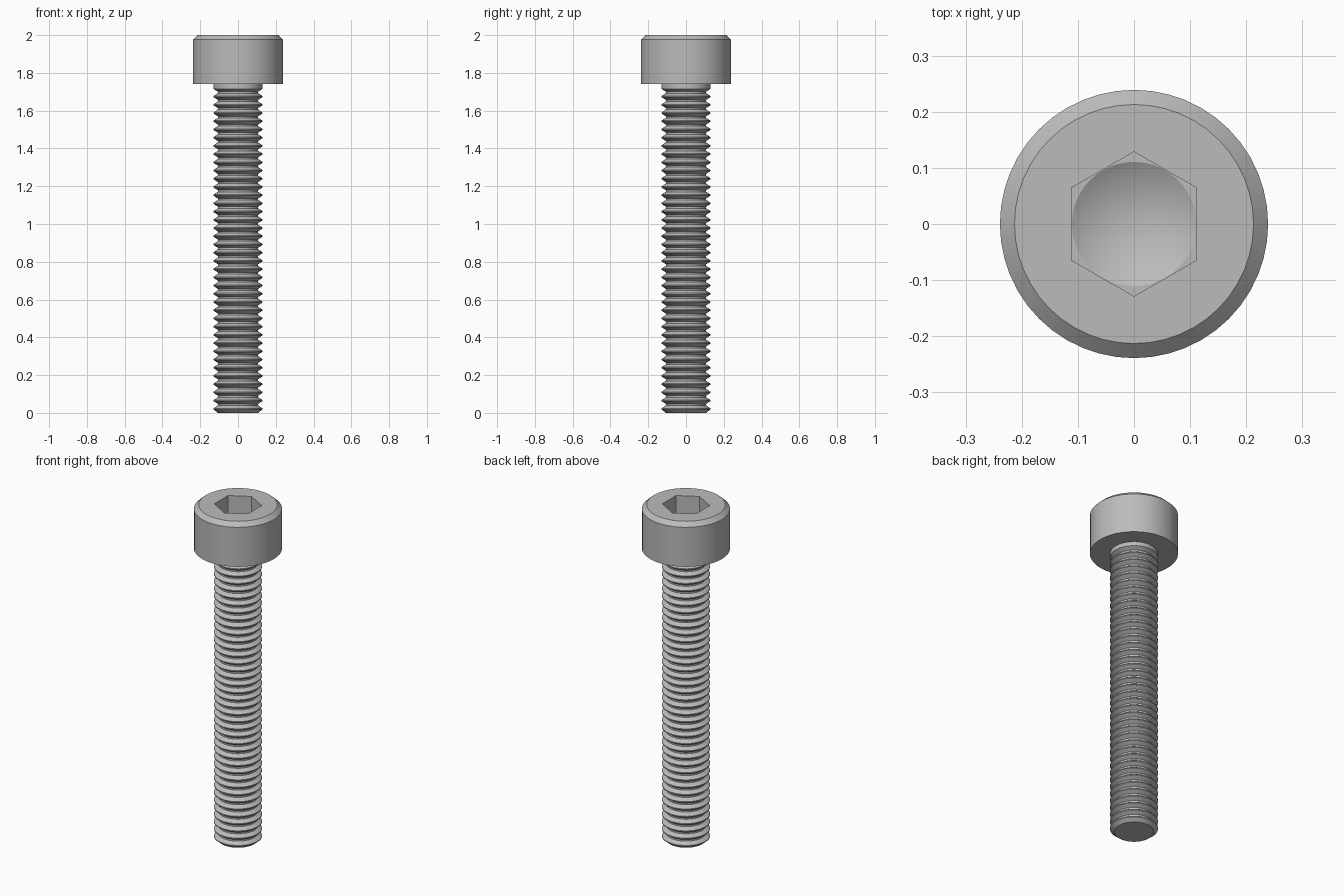
import bpy, bmesh, math

cube = bpy.data.objects.get("Cube")
if cube:
    bpy.data.objects.remove(cube, do_unlink=True)

SEGMENTS = 48
HEAD_BASE, TOP = 1.74, 2.0
HEAD_R, RIM_R, BEVEL = 0.239, 0.213, 0.024
SHANK_R, ROOT_R = 0.13, 0.107
SOCKET_R, SOCKET_DEPTH = 0.1115, 0.115
THREADS = 40

steel = bpy.data.materials.new("steel grey")
steel.use_nodes = True
grey = (0.5, 0.5, 0.5, 1)
steel.diffuse_color = grey
steel.node_tree.nodes["Principled BSDF"].inputs["Base Color"].default_value = grey


def ring(bm, radius, z, sides=SEGMENTS, turn=0.0):
    """Closed loop of vertices around the axis."""
    step = 2 * math.pi / sides
    return [bm.verts.new((radius * math.cos(i * step + turn),
                          radius * math.sin(i * step + turn), z))
            for i in range(sides)]


def bridge(bm, low, high):
    """Quad band between two loops of equal size."""
    n = len(low)
    for i in range(n):
        j = (i + 1) % n
        bm.faces.new((low[i], low[j], high[j], high[i]))


def lathe(bm, profile):
    """Surface of revolution through (radius, z) points."""
    rings = [ring(bm, r, z) for r, z in profile]
    for low, high in zip(rings, rings[1:]):
        bridge(bm, low, high)
    return rings


def flat_between(bm, outer, inner):
    """Flat face area between an outer loop and a hole."""
    edges = []
    for loop in (outer, inner):
        for a, b in zip(loop, loop[1:] + loop[:1]):
            edges.append(bm.edges.get((a, b)) or bm.edges.new((a, b)))
    bmesh.ops.triangle_fill(bm, use_beauty=True, edges=edges, normal=(0, 0, 1))


def finish(bm, name):
    bmesh.ops.recalc_face_normals(bm, faces=bm.faces[:])
    mesh = bpy.data.meshes.new(name)
    bm.to_mesh(mesh)
    bm.free()
    mesh.materials.append(steel)
    obj = bpy.data.objects.new(name, mesh)
    bpy.context.collection.objects.link(obj)
    bpy.ops.object.select_all(action="DESELECT")
    obj.select_set(True)
    bpy.context.view_layer.objects.active = obj
    bpy.ops.object.shade_smooth_by_angle(angle=math.radians(25))
    return obj


# Head: bevelled cylinder
bm = bmesh.new()
rings = lathe(bm, [(HEAD_R, HEAD_BASE), (HEAD_R, TOP - BEVEL), (RIM_R, TOP)])
bm.faces.new(rings[0])

# Hexagonal socket with a drilled cone at the bottom
hex_r = SOCKET_R / math.cos(math.pi / 6)
floor_z = TOP - SOCKET_DEPTH
hex_top = ring(bm, hex_r, TOP, 6, math.pi / 6)
hex_floor = ring(bm, hex_r, floor_z, 6, math.pi / 6)
bridge(bm, hex_floor, hex_top)
flat_between(bm, rings[-1], hex_top)
drill = ring(bm, SOCKET_R - 0.0008, floor_z)
flat_between(bm, hex_floor, drill)
tip = bm.verts.new((0, 0, floor_z - SOCKET_R * math.tan(math.pi / 6)))
for a, b in zip(drill, drill[1:] + drill[:1]):
    bm.faces.new((a, b, tip))
finish(bm, "head")

# Threaded shank: stacked V ridges with a plain collar under the head
bm = bmesh.new()
pitch = HEAD_BASE / THREADS
crest, root = pitch / 16, pitch / 10
profile = [(ROOT_R, 0)]
for i in range(THREADS):
    middle = (i + 0.5) * pitch
    profile.append((SHANK_R, middle - crest))
    if i < THREADS - 1:
        profile += [(SHANK_R, middle + crest),
                    (ROOT_R, (i + 1) * pitch - root),
                    (ROOT_R, (i + 1) * pitch + root)]
profile.append((SHANK_R, HEAD_BASE))
rings = lathe(bm, profile)
bm.faces.new(rings[0])
bm.faces.new(rings[-1])
finish(bm, "threaded_shank")
